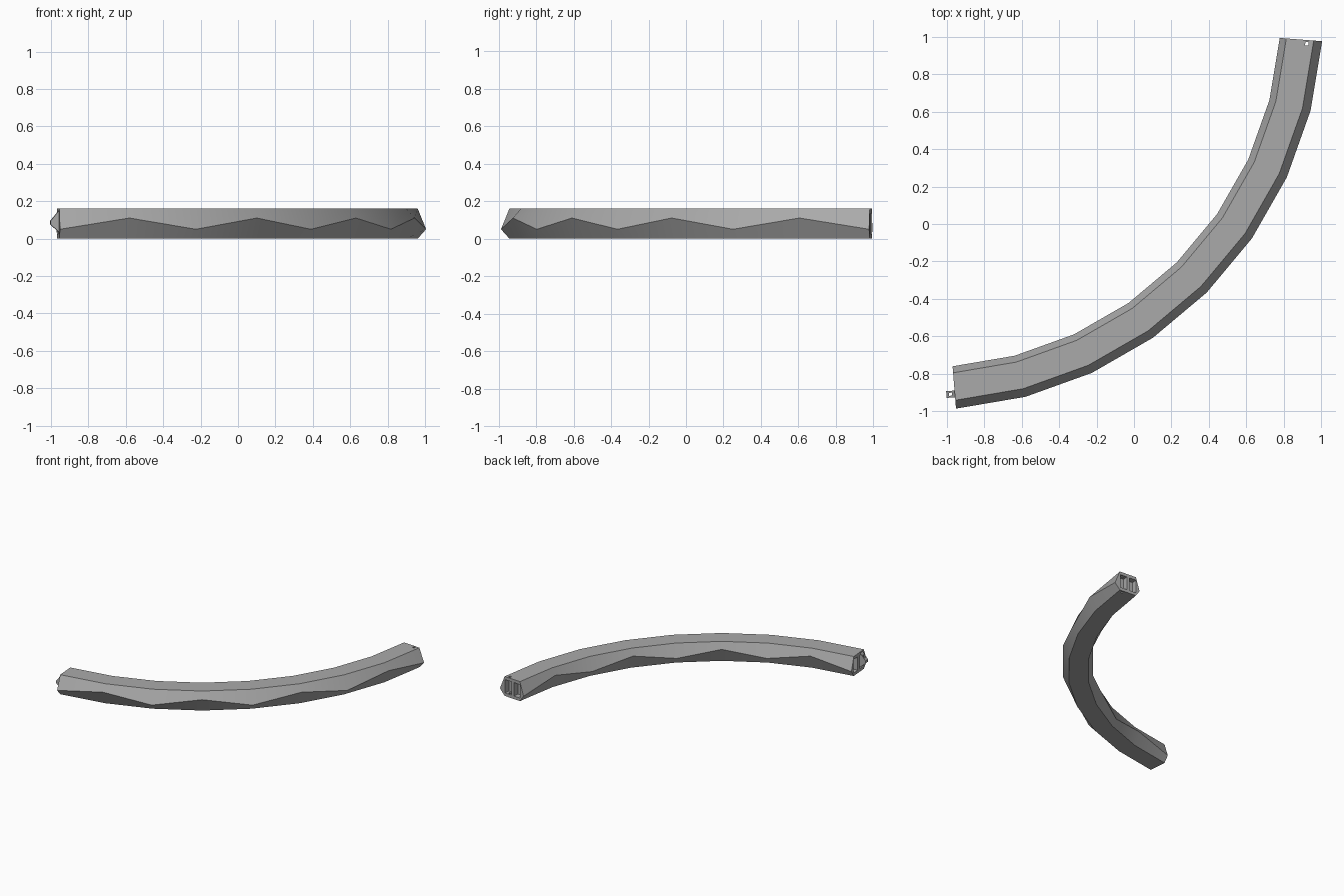
import bpy, bmesh, math
from mathutils import Matrix, Vector

cube = bpy.data.objects.get("Cube")
if cube:
    bpy.data.objects.remove(cube)

grey = bpy.data.materials.new("mid grey")
grey.use_nodes = True
colour = (0.4, 0.4, 0.4, 1)
grey.diffuse_color = colour
grey.node_tree.nodes["Principled BSDF"].inputs["Base Color"].default_value = colour

CENTRE = Vector((-1.123, 1.141, 0))
START, END = math.radians(-85.4), math.radians(-4.4)
SEGMENTS = 8
HEIGHT = 0.16


def make_object(name, bm):
    bmesh.ops.recalc_face_normals(bm, faces=bm.faces)
    mesh = bpy.data.meshes.new(name)
    bm.to_mesh(mesh)
    bm.free()
    mesh.materials.append(grey)
    obj = bpy.data.objects.new(name, mesh)
    bpy.context.collection.objects.link(obj)
    return obj


def arc_frame(angle):
    """Local x runs outwards from the arc centre, local y along the arc."""
    return Matrix.Translation(CENTRE) @ Matrix.Rotation(angle, 4, "Z")


def box(name, angle, centre, size):
    bm = bmesh.new()
    bmesh.ops.create_cube(bm, size=1)
    bm.transform(arc_frame(angle) @ Matrix.Translation(centre) @ Matrix.Diagonal((*size, 1)))
    return make_object(name, bm)


def cut(target, cutters):
    bpy.context.view_layer.objects.active = target
    for cutter in cutters:
        mod = target.modifiers.new("cut", "BOOLEAN")
        mod.operation, mod.solver, mod.object = "DIFFERENCE", "EXACT", cutter
        bpy.ops.object.modifier_apply(modifier=mod.name)
        bpy.data.objects.remove(cutter)


# Curved rail: six-sided section whose side ridges zigzag up and down
bm = bmesh.new()
rings = []
for i in range(SEGMENTS + 1):
    frame = arc_frame(START + (END - START) * i / SEGMENTS)
    ridge = 0.11 if i % 2 else 0.05
    section = [(2.09, 0), (2.135, ridge), (2.09, HEIGHT),
               (1.943, HEIGHT), (1.908, ridge), (1.943, 0)]
    rings.append([bm.verts.new(frame @ Vector((r, 0, z))) for r, z in section])
for a, b in zip(rings, rings[1:]):
    for k in range(6):
        n = (k + 1) % 6
        bm.faces.new((a[k], a[n], b[n], b[k]))
bm.faces.new(rings[0])
bm.faces.new(rings[-1])
rail = make_object("curved_rail", bm)

# Two pockets in each end, either side of an upright rib
pockets = [box("pocket_cutter", angle, (r, 0, 0.08), (0.06, 0.09, 0.11))
           for angle in (START, END) for r in (1.97, 2.055)]
# Small upright pin hole through the socket end
hole = box("pin_hole_cutter", END, (2.055, -0.02, 0.08), (0.018, 0.018, 0.3))
cut(rail, pockets + [hole])

# Tapered coupling tab on the other end, with its own pin hole
bm = bmesh.new()
outline = [(0.045, 0.04), (0.045, 0.15), (0, 0.15), (-0.045, 0.095), (-0.045, 0.075), (0, 0.035)]
frame = arc_frame(START)
sides = [[bm.verts.new(frame @ Vector((r, y, z))) for y, z in outline] for r in (2.038, 2.074)]
for k in range(6):
    n = (k + 1) % 6
    bm.faces.new((sides[0][k], sides[0][n], sides[1][n], sides[1][k]))
for side in sides:
    bm.faces.new(side)
tab = make_object("coupling_tab", bm)
cut(tab, [box("tab_hole_cutter", START, (2.056, -0.023, 0.08), (0.016, 0.016, 0.3))])

# Soft shading along the rail with crisp ridges
for obj in (rail, tab):
    bpy.ops.object.select_all(action="DESELECT")
    obj.select_set(True)
    bpy.context.view_layer.objects.active = obj
    bpy.ops.object.shade_smooth_by_angle(angle=math.radians(30))
